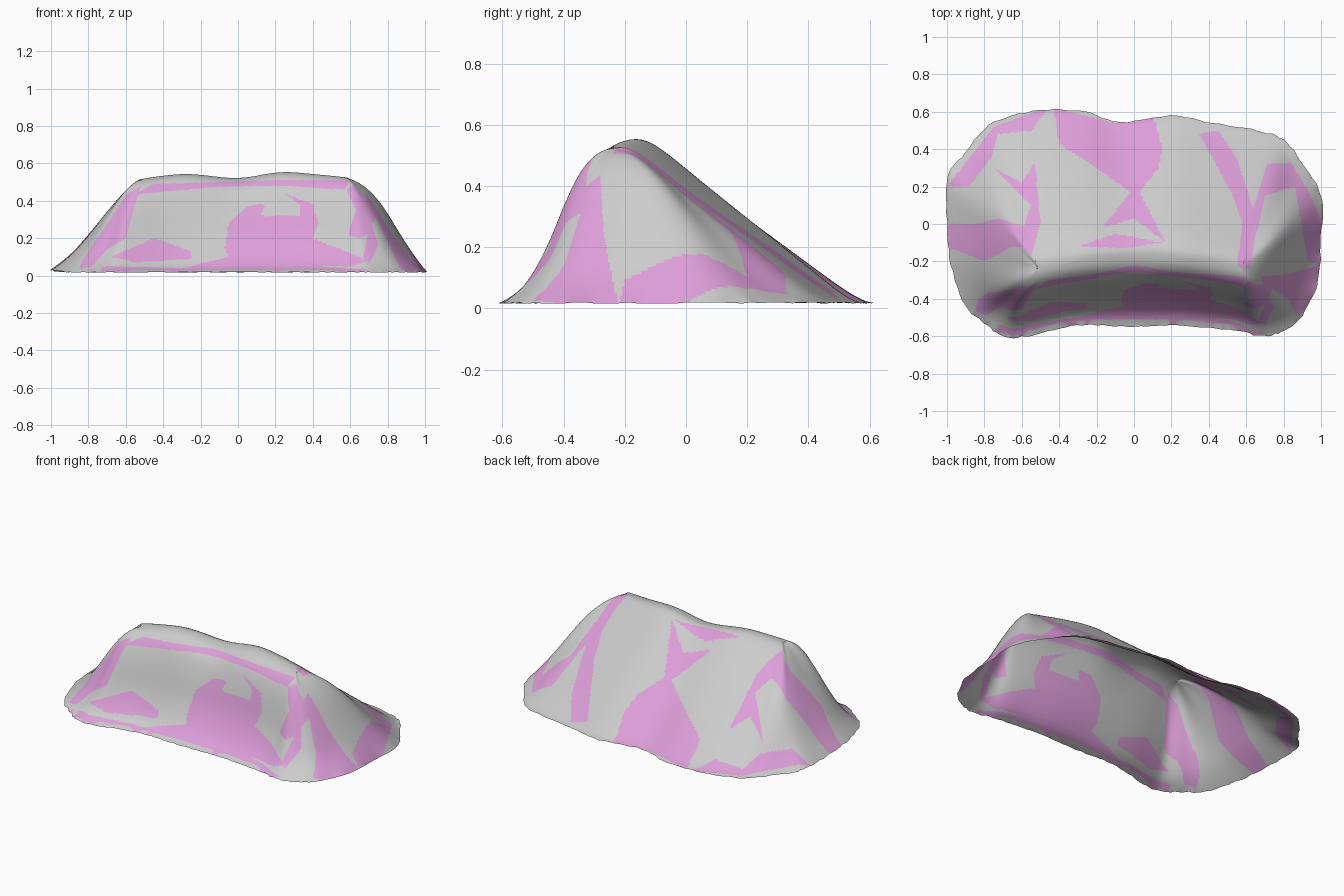
import bpy, bmesh, random

if "Cube" in bpy.data.objects:
    bpy.data.objects.remove(bpy.data.objects["Cube"])
random.seed(4)

# Ridge of the draped cloth, left to right
RIDGE = [(-.51, -.235, .515), (-.42, -.22, .53), (-.25, -.19, .543), (0, -.165, .518),
         (.22, -.175, .553), (.42, -.20, .54), (.57, -.235, .525)]

# Fall of the cloth from ridge to hem: (share of distance, share of height)
FALL = {
    'front': [(0, 1), (.15, .97), (.31, .85), (.45, .6), (.57, .34), (.79, .08), (1, 0)],
    'corner': [(0, 1), (.14, .97), (.3, .85), (.45, .63), (.59, .38), (.79, .12), (1, 0)],
    'end': [(0, 1), (.14, .95), (.3, .82), (.45, .63), (.6, .41), (.78, .17), (1, 0)],
    'right': [(0, 1), (.14, .96), (.3, .86), (.45, .71), (.6, .51), (.78, .26), (1, 0)],
    'turn': [(0, 1), (.11, .97), (.3, .8), (.47, .6), (.65, .38), (.85, .13), (1, 0)],
    'back': [(0, 1), (.09, .985), (.3, .745), (.5, .52), (.7, .295), (.92, .045), (1, 0)],
    'left': [(0, 1), (.12, .94), (.27, .79), (.42, .61), (.6, .39), (.78, .19), (1, 0.02)],
}

# Spokes around the tent: ridge point, hem x, hem y, fall
SPOKES = [
    (0, -.57, -.60, 'front'), (1, -.36, -.55, 'front'), (2, -.2, -.54, 'front'), (3, 0, -.55, 'front'),
    (4, .2, -.54, 'front'), (5, .4, -.555, 'front'), (6, .55, -.57, 'front'), (6, .68, -.60, 'corner'),
    (6, .79, -.575, 'corner'), (6, .9, -.49, 'end'), (6, .985, -.3, 'end'), (6, 1, -.07, 'right'),
    (6, 1, .15, 'right'), (6, .9, .32, 'turn'), (6, .8, .45, 'back'), (6, .66, .5, 'back'),
    (5, .42, .54, 'back'), (4, .2, .58, 'back'), (3, -.08, .545, 'back'), (2, -.26, .6, 'back'),
    (1, -.5, .61, 'back'), (0, -.72, .555, 'back'), (0, -.82, .49, 'back'), (0, -.92, .36, 'turn'),
    (0, -1, .25, 'left'), (0, -1, .02, 'left'), (0, -.98, -.22, 'left'), (0, -.9, -.44, 'end'),
    (0, -.8, -.53, 'corner'), (0, -.7, -.60, 'corner')]

# Pink patches as seen from above (x, y)
TOP = [
    [(-.43, .62), (-.1, .54), (.1, .6), (.15, .4), (.13, .3), (.03, .17), (.17, -.1), (0, .03),
     (-.17, -.02), (-.02, .17), (-.2, .3), (-.4, .43)],
    [(-1, .2), (-.75, .52), (-.45, .63), (-.55, .5), (-.73, .48), (-.76, .36), (-.88, .2)],
    [(-.75, .3), (-.6, .22), (-.53, .33), (-.5, .0), (-.55, -.17), (-.62, -.1), (-.55, .1)],
    [(.35, .48), (.45, .5), (.55, .35), (.6, .2), (.66, 0), (.62, -.24), (.55, -.22), (.58, 0), (.53, .15)],
    [(.71, .32), (.84, .33), (.93, .18), (1.01, 0), (1.01, -.22), (.93, -.2), (.86, .2), (.7, .15),
     (.66, -.04), (.62, .02)],
    [(-1.02, 0), (-.85, 0), (-.72, .03), (-.57, -.02), (-.55, -.13), (-.65, -.12), (-.8, -.2), (-1, -.12)],
    [(-.3, -.12), (-.1, -.05), (.15, -.1), (-.05, -.13)],
    [(.68, -.28), (.8, -.27), (1, -.22), (1, -.33), (.88, -.5), (.76, -.52), (.8, -.42), (.7, -.4)],
]
# Pink patches as seen from the front (x, z)
FRONT = [
    [(-.07, .15), (-.05, .28), (.05, .37), (.15, .38), (.12, .32), (.33, .32), (.33, .38), (.25, .44),
     (.4, .38), (.43, .28), (.4, .2), (.7, .08), (.6, .05), (.1, .05), (-.05, .1)],
    [(-.9, 0), (-.7, .05), (-.3, .04), (0, .11), (.3, .06), (.7, .03), (.6, 0)],
    [(-.58, .42), (-.45, .49), (-.1, .5), (.2, .51), (.6, .51), (.57, .46), (.2, .48), (-.1, .475), (-.5, .44)],
    [(-1, 0), (-.75, .2), (-.6, .43), (-.52, .48), (-.56, .35), (-.6, .2), (-.7, .14), (-.78, .05)],
    [(-.68, .1), (-.45, .2), (-.25, .13), (-.25, .09), (-.55, .07)],
    [(.59, .22), (.63, .35), (.58, .46), (.63, .5), (.76, .36), (.69, .22), (.65, .2)],
    [(.67, .1), (.71, .3), (.75, .16), (.7, .06)],
]


def spline(a, b, c, d, t):
    return [(2*q + (r-p)*t + (2*p-5*q+4*r-s)*t*t + (3*q-p-3*r+s)*t**3) / 2
            for p, q, r, s in zip(a, b, c, d)]


def inside(poly, x, y):
    hit = False
    for (ax, ay), (bx, by) in zip(poly, poly[1:] + poly[:1]):
        if (ay > y) != (by > y) and x < ax + (y-ay)*(bx-ax)/(by-ay):
            hit = not hit
    return hit


def relax(bm, times):
    for _ in range(times):
        bmesh.ops.smooth_vert(bm, verts=[v for v in bm.verts if not v.is_boundary], factor=.5,
                              use_axis_x=True, use_axis_y=True, use_axis_z=True)


# One column of control points per spoke
columns = []
for ridge, ex, ey, kind in SPOKES:
    r = RIDGE[ridge]
    columns.append([(r[0]+(ex-r[0])*s, r[1]+(ey-r[1])*s, .018+(r[2]-.018)*h) for s, h in FALL[kind]])

# Smooth the columns around the tent, then down each column
AROUND, DOWN = 6, 4
bm = bmesh.new()
known, grid, n = {}, [], len(columns)
for i in range(n):
    ring = [columns[(i+k-1) % n] for k in range(4)]
    for a in range(AROUND):
        col = [spline(*pts, a/AROUND) for pts in zip(*ring)]
        ext = [col[0]] + col + [col[-1]]
        line = [spline(*ext[j:j+4], d/DOWN) for j in range(len(col)-1) for d in range(DOWN)] + [col[-1]]
        jit = [random.uniform(-.004, .004) for _ in range(2)]
        line[-1] = [line[-1][0]+jit[0], line[-1][1]+jit[1], max(.01, line[-1][2]+jit[0]*.6)]
        row = []
        for p in line:
            key = tuple(round(v, 5) for v in p)
            if key not in known:
                known[key] = bm.verts.new(p)
            row.append(known[key])
        grid.append(row)
for i, row in enumerate(grid):
    nxt = grid[(i+1) % len(grid)]
    for j in range(len(row)-1):
        vs = list(dict.fromkeys((row[j], row[j+1], nxt[j+1], nxt[j])))
        if len(vs) > 2 and not bm.faces.get(vs):
            bm.faces.new(vs)

# Soften the ridge and its ends, then refine for clean patch edges
relax(bm, 6)
bmesh.ops.subdivide_edges(bm, edges=bm.edges, cuts=3, use_grid_fill=True)
relax(bm, 5)
bmesh.ops.recalc_face_normals(bm, faces=bm.faces)
bm.normal_update()
if sum(f.normal.z for f in bm.faces) < 0:
    bmesh.ops.reverse_faces(bm, faces=bm.faces)
    bm.normal_update()

# Camouflage patches
for f in bm.faces:
    f.smooth = True
    c = f.calc_center_median()
    front = f.normal.y < -.45
    shapes = FRONT if front else TOP
    f.material_index = int(any(inside(s, c.x, c.z if front else c.y) for s in shapes))

mesh = bpy.data.meshes.new("tent_cloth")
bm.to_mesh(mesh)
bm.free()
pink = bpy.data.materials.new("pink_patches")
pink.diffuse_color = (.72, .34, .69, 1)
pink.use_nodes = True
pink.node_tree.nodes["Principled BSDF"].inputs["Base Color"].default_value = pink.diffuse_color
mesh.materials.append(None)
mesh.materials.append(pink)
bpy.context.collection.objects.link(bpy.data.objects.new("tent_cloth", mesh))
